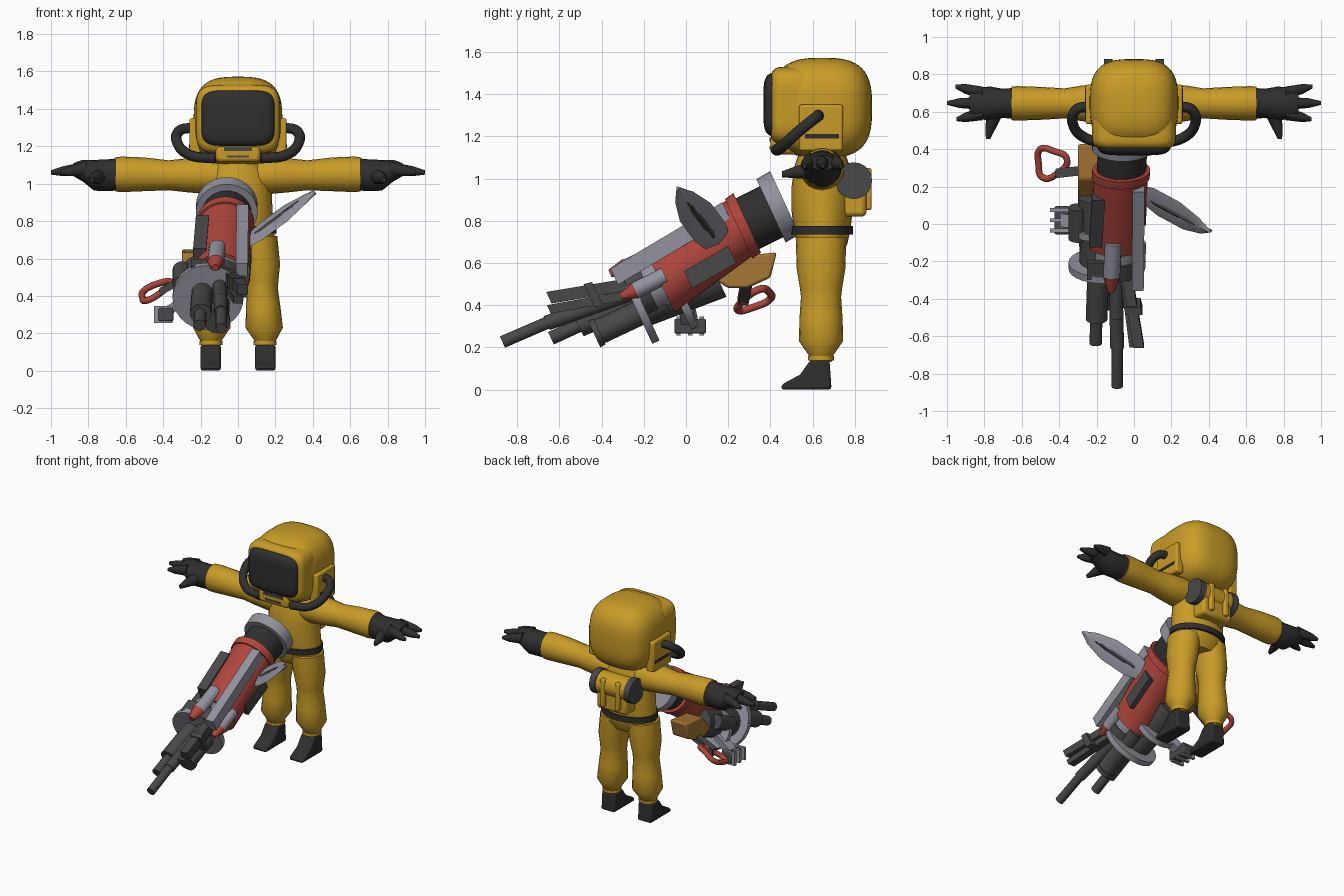
import bpy, bmesh, math
from mathutils import Vector

if "Cube" in bpy.data.objects:
    bpy.data.objects.remove(bpy.data.objects["Cube"], do_unlink=True)


def material(name, r, g, b):
    m = bpy.data.materials.new(name)
    m.use_nodes = True
    m.diffuse_color = (r, g, b, 1)
    m.node_tree.nodes["Principled BSDF"].inputs["Base Color"].default_value = (r, g, b, 1)
    return m


YELLOW = material("suit yellow", 0.58, 0.33, 0.02)
BLACK = material("rubber black", 0.028, 0.028, 0.028)
DARK = material("gunmetal", 0.065, 0.065, 0.065)
GREY = material("light steel", 0.29, 0.29, 0.35)
RED = material("paint red", 0.42, 0.06, 0.045)
BROWN = material("stock brown", 0.38, 0.18, 0.035)

X, Y, Z = Vector((1, 0, 0)), Vector((0, 1, 0)), Vector((0, 0, 1))
UP = Vector((0, -0.42, 0.91))  # upward direction across the weapon
built = []


def finish(name, bm, mat, mirror=False, bevel=0):
    bmesh.ops.recalc_face_normals(bm, faces=bm.faces)
    me = bpy.data.meshes.new(name)
    bm.to_mesh(me)
    bm.free()
    me.materials.append(mat)
    ob = bpy.data.objects.new(name, me)
    bpy.context.collection.objects.link(ob)
    if bevel:
        mod = ob.modifiers.new("soft_edges", "BEVEL")
        mod.width, mod.segments = bevel, 2
    if mirror:
        ob.modifiers.new("other_side", "MIRROR")
    built.append(ob)
    return ob


def loft(name, rings, mat, u=X, v=UP, sides=20, turn=0, **kw):
    """Skin a list of (centre, half width, half height) rings."""
    bm = bmesh.new()
    loops = []
    for c, ru, rv in rings:
        angles = [math.tau * i / sides + turn for i in range(sides)]
        loops.append([bm.verts.new(Vector(c) + u * ru * math.cos(a) + v * rv * math.sin(a))
                      for a in angles])
    for a, b in zip(loops, loops[1:]):
        for i in range(sides):
            j = (i + 1) % sides
            bm.faces.new((a[i], a[j], b[j], b[i]))
    bm.faces.new(loops[0])
    bm.faces.new(loops[-1])
    return finish(name, bm, mat, **kw)


def rod(name, p, q, r, mat, r2=None, **kw):
    r2 = r if r2 is None else r2
    return loft(name, [(p, r, r), (q, r2, r2)], mat, **kw)


def bar(name, p, q, w, h, mat, **kw):
    k = math.sqrt(2)
    return loft(name, [(p, w * k, h * k), (q, w * k, h * k)], mat,
                sides=4, turn=math.pi / 4, **kw)


def block(name, c, half, mat, **kw):
    bm = bmesh.new()
    bmesh.ops.create_cube(bm, size=2)
    for v in bm.verts:
        v.co = Vector(c) + Vector(a * b for a, b in zip(v.co, half))
    return finish(name, bm, mat, **kw)


def rounded(name, c, half, power, mat):
    """Box pulled to a rounded shape; higher power is squarer."""
    bm = bmesh.new()
    bmesh.ops.create_cube(bm, size=2)
    bmesh.ops.subdivide_edges(bm, edges=bm.edges, cuts=13, use_grid_fill=True)
    for v in bm.verts:
        n = sum(abs(a) ** power for a in v.co) ** (1 / power)
        v.co = Vector(c) + Vector(a / n * b for a, b in zip(v.co, half))
    return finish(name, bm, mat)


def slab(name, outline, x0, x1, mat, **kw):
    """Side outline in y and z, extruded across x."""
    bm = bmesh.new()
    face = bm.faces.new([bm.verts.new((x0, y, z)) for y, z in outline])
    new = bmesh.ops.extrude_face_region(bm, geom=[face])["geom"]
    bmesh.ops.translate(bm, vec=(x1 - x0, 0, 0),
                        verts=[g for g in new if isinstance(g, bmesh.types.BMVert)])
    return finish(name, bm, mat, **kw)


def tube(name, pts, r, mat, closed=False, mirror=False):
    cu = bpy.data.curves.new(name, "CURVE")
    cu.dimensions, cu.bevel_depth, cu.bevel_resolution = "3D", r, 3
    cu.use_fill_caps = True
    sp = cu.splines.new("BEZIER")
    sp.bezier_points.add(len(pts) - 1)
    for b, p in zip(sp.bezier_points, pts):
        b.co = p
        b.handle_left_type = b.handle_right_type = "AUTO"
    sp.use_cyclic_u = closed
    cu.materials.append(mat)
    ob = bpy.data.objects.new(name, cu)
    bpy.context.collection.objects.link(ob)
    if mirror:
        ob.modifiers.new("other_side", "MIRROR")


# Suit: torso, belt, legs, arms
loft("torso", [((0, 0.645, z), a, b) for z, a, b in (
    (0.64, 0.13, 0.09), (0.69, 0.195, 0.12), (0.76, 0.195, 0.135), (0.85, 0.185, 0.145),
    (0.96, 0.18, 0.145), (1.06, 0.17, 0.13), (1.12, 0.12, 0.11), (1.18, 0.1, 0.1))],
    YELLOW, v=Y, sides=28)
loft("belt", [((0, 0.645, z), 0.205, 0.146) for z in (0.735, 0.775)], BLACK, v=Y, sides=28)
loft("leg", [((x, 0.64, z), a, b) for z, x, a, b in (
    (0.13, 0.145, 0.05, 0.05), (0.155, 0.145, 0.055, 0.055), (0.165, 0.145, 0.06, 0.06),
    (0.23, 0.14, 0.1, 0.105), (0.34, 0.135, 0.092, 0.102), (0.44, 0.13, 0.083, 0.095),
    (0.48, 0.13, 0.086, 0.1), (0.57, 0.125, 0.1, 0.115), (0.72, 0.105, 0.105, 0.12))],
    YELLOW, v=Y, mirror=True)
loft("ankle_cuff", [((0.145, 0.64, z), 0.062, 0.062) for z in (0.138, 0.158)],
     YELLOW, v=Y, mirror=True)
slab("boot", [(0.45, 0), (0.455, 0.025), (0.54, 0.07), (0.59, 0.14), (0.68, 0.14), (0.69, 0)],
     0.092, 0.2, BLACK, mirror=True, bevel=0.02)
loft("arm", [((x, 0.645, z), a, b) for x, z, a, b in (
    (0.08, 1.04, 0.1, 0.08), (0.17, 1.045, 0.105, 0.1), (0.28, 1.045, 0.095, 0.09),
    (0.37, 1.045, 0.08, 0.08), (0.5, 1.05, 0.088, 0.09), (0.62, 1.05, 0.092, 0.095),
    (0.655, 1.05, 0.09, 0.092))], YELLOW, u=Y, v=Z, mirror=True)

# Gloves
loft("glove", [((x, 0.645, z), a, b) for x, z, a, b in (
    (0.64, 1.05, 0.083, 0.086), (0.7, 1.045, 0.078, 0.085), (0.77, 1.045, 0.09, 0.082),
    (0.83, 1.07, 0.085, 0.058), (0.88, 1.075, 0.065, 0.035))], BLACK, u=Y, v=Z, mirror=True)
for i, (y0, tip) in enumerate(((0.59, (0.95, 0.56, 1.06)), (0.645, (1.0, 0.647, 1.06)),
                               (0.7, (0.955, 0.735, 1.06)))):
    base = Vector((0.81, y0, 1.08))
    mid = base.lerp(Vector(tip), 0.65)
    loft("finger_%d" % (i + 1), [(base, 0.035, 0.04), (mid, 0.026, 0.028), (tip, 0.01, 0.012)],
         BLACK, u=Y, v=Z, sides=10, mirror=True)
loft("thumb", [((0.74, 0.6, 1.04), 0.045, 0.045), ((0.765, 0.52, 1.03), 0.03, 0.03),
               ((0.78, 0.455, 1.02), 0.012, 0.015)], BLACK, v=Z, sides=10, mirror=True)

# Helmet
rounded("helmet", (0, 0.645, 1.335), (0.237, 0.237, 0.237), 3, YELLOW)
rounded("visor_frame", (0, 0.5, 1.345), (0.225, 0.105, 0.185), 5, YELLOW)
rounded("visor", (0, 0.475, 1.35), (0.2, 0.108, 0.153), 5, BLACK)
block("chin_guard", (0, 0.475, 1.16), (0.12, 0.075, 0.045), YELLOW, bevel=0.02)
block("chin_vent", (0, 0.4, 1.185), (0.075, 0.004, 0.01), DARK)
block("chin_lower_vent", (0, 0.4, 1.145), (0.06, 0.004, 0.006), DARK)
block("ear_plate", (0.23, 0.64, 1.24), (0.03, 0.105, 0.11), YELLOW, mirror=True, bevel=0.012)
block("ear_strip", (0.259, 0.645, 1.2), (0.004, 0.08, 0.01), BLACK, mirror=True)
tube("breathing_hose", [(0.24, 0.63, 1.3), (0.31, 0.61, 1.285), (0.325, 0.53, 1.22),
                        (0.26, 0.46, 1.155), (0.12, 0.43, 1.135)], 0.028, BLACK, mirror=True)

# Backpack
rod("bedroll", (-0.13, 0.795, 0.99), (0.13, 0.795, 0.99), 0.08, YELLOW, u=Y, v=Z)
rod("bedroll_cap", (0.115, 0.795, 0.99), (0.16, 0.795, 0.99), 0.087, DARK,
    u=Y, v=Z, mirror=True)
block("pouch", (0, 0.785, 0.905), (0.12, 0.07, 0.085), YELLOW, bevel=0.02)
block("pouch_strap", (0.06, 0.8, 0.95), (0.018, 0.08, 0.1), YELLOW, mirror=True, bevel=0.01)

# Weapon body
rod("rear_ring", (-0.06, 0.468, 0.885), (-0.06, 0.403, 0.847), 0.165, GREY, sides=28)
rod("rear_drum", (-0.06, 0.42, 0.85), (-0.068, 0.27, 0.775), 0.132, BLACK, sides=28)
rod("red_collar", (-0.068, 0.29, 0.79), (-0.071, 0.25, 0.762), 0.155, RED, sides=28)
rod("red_housing", (-0.07, 0.26, 0.77), (-0.095, -0.115, 0.495), 0.145, RED, sides=28)
rod("steel_core", (-0.09, -0.05, 0.54), (-0.1, -0.24, 0.45), 0.115, GREY)
rod("front_band", (-0.095, -0.18, 0.485), (-0.1, -0.26, 0.445), 0.125, DARK)
rod("front_flange", (-0.16, -0.205, 0.405), (-0.16, -0.24, 0.39), 0.19, GREY, sides=28)
rod("rear_flange", (-0.2, 0.0, 0.43), (-0.2, -0.035, 0.415), 0.145, GREY, sides=24)
rod("under_motor", (-0.2, 0.15, 0.53), (-0.19, -0.22, 0.39), 0.1, DARK)
bar("top_rail", (0.025, 0.19, 0.85), (0.02, -0.34, 0.535), 0.032, 0.042, GREY)
bar("side_plate_left", (0.055, 0.22, 0.64), (0.045, 0.01, 0.52), 0.018, 0.045, DARK)
bar("side_plate_right", (-0.19, 0.15, 0.775), (-0.205, -0.1, 0.6), 0.035, 0.06, DARK)
bar("front_plate", (-0.16, -0.2, 0.58), (-0.16, -0.29, 0.54), 0.09, 0.02, DARK)

# Barrels
rod("long_barrel", (-0.09, -0.5, 0.385), (-0.09, -0.87, 0.225), 0.03, DARK, sides=14)
rod("long_barrel_sleeve", (-0.1, -0.22, 0.47), (-0.09, -0.66, 0.315), 0.037, DARK, sides=14)
rod("right_barrel", (-0.2, -0.45, 0.33), (-0.205, -0.64, 0.243), 0.033, DARK, sides=14)
rod("right_barrel_sleeve", (-0.19, -0.22, 0.43), (-0.2, -0.51, 0.305), 0.058, DARK, sides=16)
rod("lower_tube", (-0.1, -0.1, 0.42), (-0.11, -0.43, 0.265), 0.06, DARK)
rod("lower_tube_rim", (-0.11, -0.41, 0.275), (-0.112, -0.435, 0.262), 0.068, DARK)
bar("left_barrel", (-0.04, -0.26, 0.5), (0.025, -0.65, 0.435), 0.028, 0.03, DARK)
bar("left_lower_barrel", (-0.05, -0.26, 0.45), (0.0, -0.65, 0.38), 0.025, 0.022, DARK)
bar("barrel_clamp", (-0.01, -0.42, 0.455), (0.0, -0.46, 0.445), 0.045, 0.06, DARK)
rod("nose_rod", (-0.11, -0.1, 0.66), (-0.12, -0.28, 0.575), 0.045, GREY, sides=14)
rod("nose_cone", (-0.12, -0.28, 0.58), (-0.122, -0.36, 0.55), 0.045, RED, r2=0.02, sides=14)
rod("side_rod", (0.025, -0.1, 0.54), (0.02, -0.24, 0.47), 0.04, GREY, sides=14)
rod("side_cone", (0.02, -0.24, 0.47), (0.018, -0.31, 0.44), 0.04, RED, r2=0.015, sides=14)

# Blade fin
root, tip = Vector((0.02, 0.17, 0.67)), Vector((0.41, -0.04, 0.955))
wide = Vector((-0.1, 0.85, 0.5)).normalized()
thin = (tip - root).cross(wide).normalized()
leaf = ((0, 0.05), (0.25, 0.085), (0.6, 0.085), (0.85, 0.05), (1, 0.006))
loft("blade", [(root.lerp(tip, t), w, 0.014) for t, w in leaf], GREY, u=wide, v=thin, sides=4)
loft("blade_inset", [(root.lerp(tip, 0.2 + 0.6 * t), w * 0.5, 0.018) for t, w in leaf],
     DARK, u=wide, v=thin, sides=4)

# Stock, grip and side gadget
slab("stock", [(0.14, 0.52), (0.24, 0.63), (0.43, 0.65), (0.4, 0.53), (0.29, 0.48), (0.2, 0.48)],
     -0.3, -0.17, BROWN, bevel=0.012)
bar("grip_mount", (-0.24, 0.29, 0.52), (-0.42, 0.27, 0.42), 0.025, 0.022, DARK, u=Y, v=Z)
tube("grip_loop", [(-0.5, 0.4, 0.43), (-0.43, 0.39, 0.465), (-0.36, 0.35, 0.475),
                   (-0.41, 0.27, 0.42), (-0.49, 0.25, 0.375), (-0.51, 0.32, 0.39)],
     0.018, RED, closed=True)
bar("gadget_arm", (-0.25, 0.0, 0.4), (-0.39, 0.02, 0.31), 0.035, 0.03, GREY, u=Y, v=Z)
block("gadget", (-0.385, 0.02, 0.3), (0.04, 0.075, 0.035), DARK, bevel=0.008)
for i in range(3):
    block("gadget_fin_%d" % (i + 1), (-0.4, -0.035 + i * 0.055, 0.3), (0.05, 0.01, 0.045), GREY)
rod("side_drum", (-0.3, 0.09, 0.54), (-0.3, -0.08, 0.46), 0.05, DARK, sides=14)

# Smooth shading with sharp edges kept
bpy.ops.object.select_all(action="DESELECT")
for ob in built:
    ob.select_set(True)
bpy.context.view_layer.objects.active = built[0]
bpy.ops.object.shade_smooth_by_angle(angle=math.radians(38))
